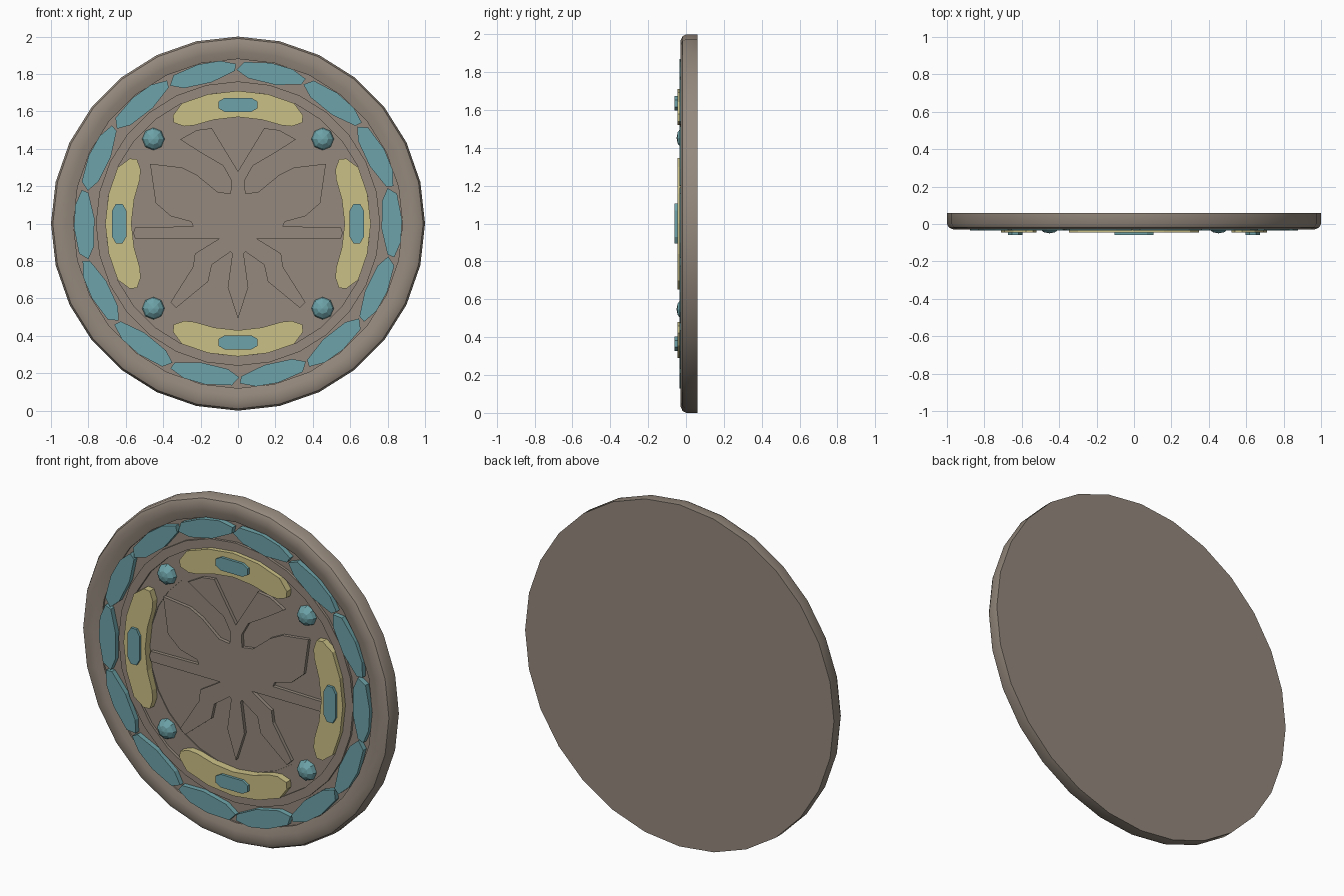
import bpy, bmesh, math
from mathutils import Vector

if "Cube" in bpy.data.objects:
    bpy.data.objects.remove(bpy.data.objects["Cube"])


def material(name, rgb):
    m = bpy.data.materials.new(name)
    m.diffuse_color = (*rgb, 1)
    m.use_nodes = True
    m.node_tree.nodes["Principled BSDF"].inputs["Base Color"].default_value = m.diffuse_color
    return m


STONE = material("taupe stone", (0.30, 0.25, 0.205))
GOLD = material("pale gold", (0.60, 0.53, 0.24))
TEAL = material("teal gem", (0.155, 0.37, 0.40))


def finish(bm, name, mat):
    bmesh.ops.recalc_face_normals(bm, faces=bm.faces)
    me = bpy.data.meshes.new(name)
    bm.to_mesh(me)
    bm.free()
    me.materials.append(mat)
    ob = bpy.data.objects.new(name, me)
    bpy.context.collection.objects.link(ob)
    return ob


def plate(name, pts, front, back, mat):
    """Flat plate: outline in x, z, extruded along y."""
    bm = bmesh.new()
    f = bm.faces.new([bm.verts.new((x, front, z)) for x, z in pts])
    ext = bmesh.ops.extrude_face_region(bm, geom=[f], use_keep_orig=True)
    for v in ext["geom"]:
        if isinstance(v, bmesh.types.BMVert):
            v.co.y = back
    return finish(bm, name, mat)


def around(pts, angle):
    """Place (radius, tangent) points round the disc centre."""
    c, s = math.cos(angle), math.sin(angle)
    return [(r * c - t * s, 1 + r * s + t * c) for r, t in pts]


# disc: lathed profile (radius, y) with rounded rim and stepped channels
profile = [(1.0, 0.06), (1.0, 0.0), (0.99, -0.018), (0.965, -0.03),
           (0.92, -0.026), (0.88, -0.015), (0.88, -0.005), (0.76, -0.005),
           (0.76, -0.02), (0.71, -0.02), (0.71, -0.005), (0.57, -0.005),
           (0.57, 0.0)]
N = 28
bm = bmesh.new()
rings = [[bm.verts.new((r * math.sin(2 * math.pi * i / N), y,
                        1 + r * math.cos(2 * math.pi * i / N)))
          for i in range(N)] for r, y in profile]
for a, b in zip(rings, rings[1:]):
    for i in range(N):
        j = (i + 1) % N
        bm.faces.new((a[i], a[j], b[j], b[i]))
bm.faces.new(rings[0])
bm.faces.new(rings[-1])
disc = finish(bm, "disc_body", STONE)
bpy.context.view_layer.objects.active = disc
disc.select_set(True)
bpy.ops.object.shade_smooth_by_angle(angle=math.radians(35))
disc.select_set(False)

# raised leaf emblem: right half outline mirrored to the left
half = [(0, 1.28), (0.14, 1.51), (0.22, 1.50), (0.31, 1.45), (0.20, 1.38),
        (0.08, 1.31), (0.035, 1.23), (0.04, 1.16), (0.11, 1.17), (0.22, 1.26),
        (0.30, 1.30), (0.47, 1.32), (0.44, 1.11), (0.36, 1.04), (0.25, 1.01),
        (0.24, 0.985), (0.55, 0.98), (0.56, 0.95), (0.55, 0.92), (0.10, 0.92),
        (0.23, 0.84), (0.24, 0.77), (0.36, 0.58), (0.33, 0.55), (0.16, 0.69),
        (0.14, 0.78), (0.04, 0.85), (0.03, 0.84), (0.055, 0.66), (0, 0.49)]
emblem = half + [(-x, z) for x, z in reversed(half[1:-1])]
plate("leaf_emblem", emblem, -0.02, 0.005, STONE)

# outer ring of slanted gems
gem = [(0.80, 0.19), (0.85, 0.16), (0.877, 0.02), (0.87, -0.10),
       (0.835, -0.18), (0.80, -0.165), (0.768, -0.03), (0.77, 0.12)]
for k in range(14):
    plate("rim_gem", around(gem, k * math.pi / 7), -0.035, 0.0, TEAL)

# four gold arcs, each with a bar gem, and four round studs between them
ends = [(0.71, 25), (0.675, 31), (0.64, 32.5), (0.595, 29), (0.575, 24)]
arc = [(r, a) for r, a in ends] + [(0.57, a) for a in (13, 0, -13)]
arc += [(r, -a) for r, a in reversed(ends)] + [(0.71, a) for a in (-13, 0, 13)]
arc = [(r * math.cos(math.radians(a)), r * math.sin(math.radians(a)))
       for r, a in arc]
bar = [(0.635 + sx * x, sz * t) for sx, sz, x, t in (
    (1, 1, 0.038, 0.07), (1, 1, 0.018, 0.105), (-1, 1, 0.018, 0.105),
    (-1, 1, 0.038, 0.07), (-1, -1, 0.038, 0.07), (-1, -1, 0.018, 0.105),
    (1, -1, 0.018, 0.105), (1, -1, 0.038, 0.07))]
for k in range(4):
    a = k * math.pi / 2
    plate("gold_arc", around(arc, a), -0.045, 0.0, GOLD)
    plate("bar_gem", around(bar, a), -0.06, -0.04, TEAL)
    (x, z), = around([(0.64, 0)], a + math.pi / 4)
    bm = bmesh.new()
    bmesh.ops.create_uvsphere(bm, u_segments=8, v_segments=6, radius=0.06)
    for v in bm.verts:
        v.co = Vector((x + v.co.x, -0.005 - 0.75 * v.co.z, z + v.co.y))
    finish(bm, "round_stud", TEAL)
